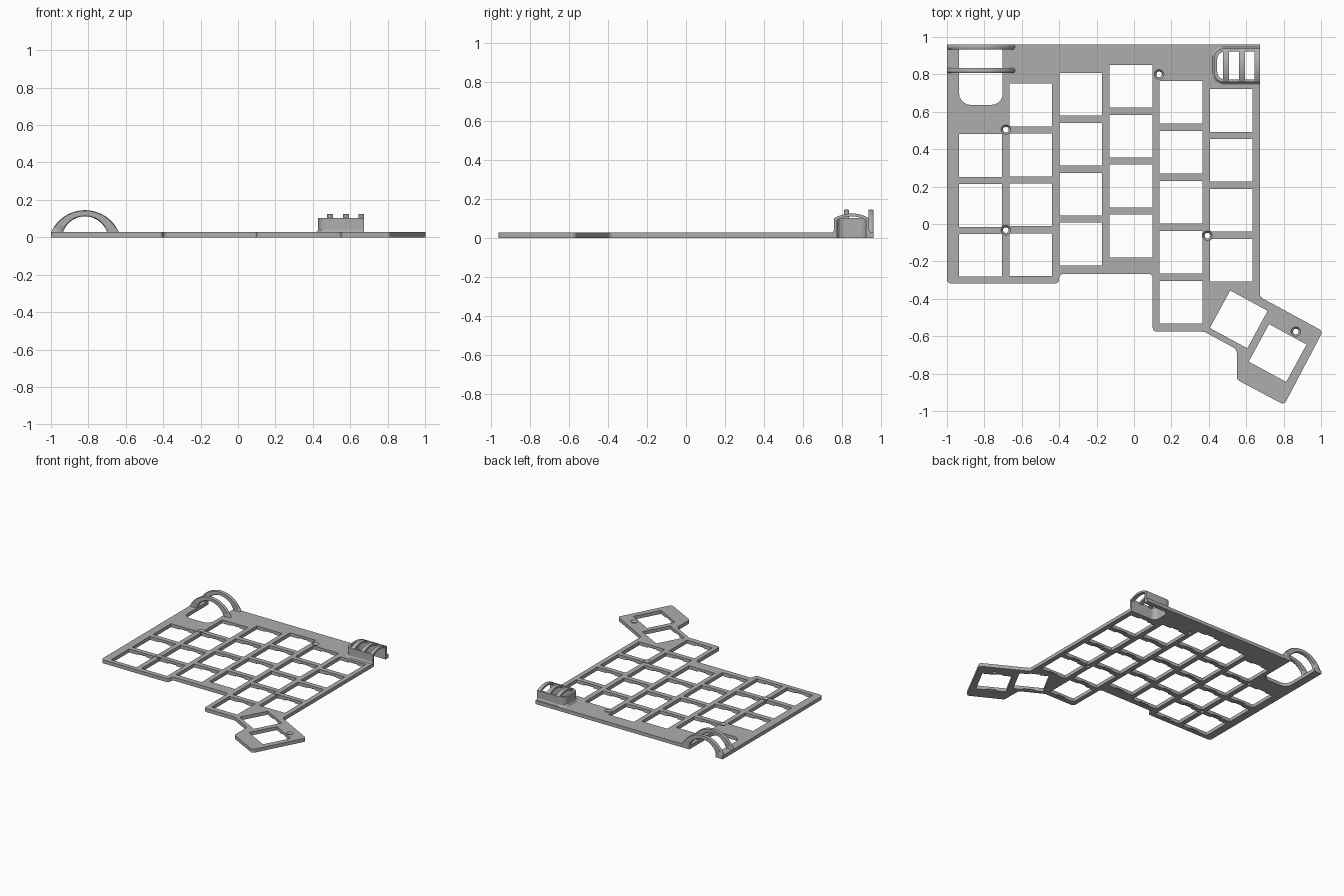
import bpy, bmesh, math
from mathutils import Vector, Matrix

if "Cube" in bpy.data.objects:
    bpy.data.objects.remove(bpy.data.objects["Cube"])

T = 0.028       # plate thickness
KEY = 0.228     # key opening size
PITCH = 0.267   # key spacing in a column

grey = bpy.data.materials.new("plain grey")
grey.use_nodes = True
grey.diffuse_color = (0.42, 0.42, 0.42, 1)
grey.node_tree.nodes["Principled BSDF"].inputs["Base Color"].default_value = grey.diffuse_color


def loft(bm, rings):
    """Closed solid through a stack of equal-length rings."""
    rows = [[bm.verts.new(p) for p in ring] for ring in rings]
    n = len(rows[0])
    bm.faces.new(rows[0][::-1])
    bm.faces.new(rows[-1])
    for a, b in zip(rows, rows[1:]):
        for i in range(n):
            j = (i + 1) % n
            bm.faces.new((a[i], a[j], b[j], b[i]))


def prism(bm, pts, z0, z1):
    loft(bm, [[(x, y, z) for x, y in pts] for z in (z0, z1)])


def finish(name, bm):
    bmesh.ops.recalc_face_normals(bm, faces=bm.faces)
    mesh = bpy.data.meshes.new(name)
    bm.to_mesh(mesh)
    bm.free()
    mesh.materials.append(grey)
    obj = bpy.data.objects.new(name, mesh)
    bpy.context.collection.objects.link(obj)
    return obj


def select(obj):
    bpy.ops.object.select_all(action="DESELECT")
    obj.select_set(True)
    bpy.context.view_layer.objects.active = obj


def combine(obj, bm, operation="DIFFERENCE"):
    """Apply a boolean with a temporary tool object."""
    tool = finish("helper", bm)
    tool.hide_render = True
    mod = obj.modifiers.new("cut", "BOOLEAN")
    mod.operation, mod.object, mod.solver = operation, tool, "EXACT"
    select(obj)
    bpy.ops.object.modifier_apply(modifier=mod.name)
    bpy.data.objects.remove(tool)


def rounded(corners, steps=5):
    """Outline with filleted corners, each given as x, y, radius."""
    out, n = [], len(corners)
    for i, (x, y, r) in enumerate(corners):
        p = Vector((x, y))
        if r == 0:
            out.append(p)
            continue
        a = (Vector(corners[i - 1][:2]) - p).normalized()
        b = (Vector(corners[(i + 1) % n][:2]) - p).normalized()
        half = a.angle(b) / 2
        centre = p + (a + b).normalized() * r / math.sin(half)
        va = p + a * r / math.tan(half) - centre
        vb = p + b * r / math.tan(half) - centre
        sweep = math.atan2(va.x * vb.y - va.y * vb.x, va.dot(vb))
        out += [centre + Matrix.Rotation(sweep * k / steps, 2) @ va for k in range(steps + 1)]
    return out


def rect(cx, cy, w, h, angle=0):
    rot = Matrix.Rotation(angle, 2)
    return [Vector((cx, cy)) + rot @ Vector((sx * w / 2, sy * h / 2))
            for sx, sy in ((-1, -1), (1, -1), (1, 1), (-1, 1))]


def circle(cx, cy, r, z, n=32):
    return [(cx + r * math.cos(math.tau * i / n), cy + r * math.sin(math.tau * i / n), z)
            for i in range(n)]


# Plate outline
r = 0.022
bm = bmesh.new()
prism(bm, rounded([
    (-1, 0.96, 0), (0.673, 0.96, 0), (0.673, -0.39, 0.03), (1.01, -0.573, r),
    (0.803, -0.967, r), (0.55, -0.832, r), (0.55, -0.67, 0.04), (0.375, -0.576, 0.04),
    (0.1, -0.576, r), (0.1, -0.267, r), (-0.4, -0.267, r), (-0.4, -0.318, r),
    (-1, -0.318, r)]), 0, T)
plate = finish("key_plate", bm)

# Key openings: column x, top key y, number of keys
columns = [(-0.821, 0.366, 3), (-0.552, 0.636, 4), (-0.284, 0.694, 4),
           (-0.016, 0.737, 4), (0.251, 0.65, 5), (0.52, 0.607, 4)]
tilt = math.radians(-28.5)
keys = [(x, y - PITCH * k, 0) for x, y, n in columns for k in range(n)]
keys += [(0.56, -0.51, tilt), (0.768, -0.69, tilt)]
holes, notches = bmesh.new(), bmesh.new()
for x, y, angle in keys:
    prism(holes, rect(x, y, KEY, KEY, angle), -0.1, 0.1)
    prism(notches, rect(x, y, 0.08, KEY + 0.022, angle), -0.1, 0.008)
combine(plate, holes)
combine(plate, notches)

# Screw bosses with countersunk holes
screws = [(-0.685, 0.505), (-0.685, -0.033), (0.134, 0.8), (0.393, -0.062), (0.865, -0.575)]
bosses, bores = bmesh.new(), bmesh.new()
for x, y in screws:
    loft(bosses, [circle(x, y, 0.03, 0), circle(x, y, 0.03, T)])
    loft(bores, [circle(x, y, 0.015, -0.1), circle(x, y, 0.015, 0.014),
                 circle(x, y, 0.027, T + 0.002)])
combine(plate, bosses, "UNION")
combine(plate, bores)

# Cable bay and holder bay, both open at the plate edge
bays = bmesh.new()
prism(bays, rounded([(-0.935, 1.1, 0), (-0.702, 1.1, 0), (-0.702, 0.637, 0.06),
                     (-0.935, 0.637, 0.06)]), -0.1, 0.1)
prism(bays, rounded([(0.8, 0.922, 0), (0.445, 0.922, 0.04), (0.445, 0.773, 0.04),
                     (0.8, 0.773, 0)]), -0.1, 0.1)
combine(plate, bays)


# Arches over the cable bay
def arc(half, z0, z1, n=24):
    """Circular arc of given half width from z0 up to z1."""
    sag = z1 - z0
    rad = (half * half + sag * sag) / (2 * sag)
    end = math.atan2(half, rad - sag)
    return [(rad * math.sin(end * (2 * i / n - 1)), z1 - rad + rad * math.cos(end * (2 * i / n - 1)))
            for i in range(n + 1)]


for name, y in (("rear_arch", 0.947), ("front_arch", 0.821)):
    bm = bmesh.new()
    outer, inner = arc(0.182, T - 0.002, 0.145), arc(0.118, T - 0.002, 0.112)
    rows = []
    for (xo, zo), (xi, zi) in zip(outer, inner):
        mid, radial = Vector(((xo + xi) / 2, (zo + zi) / 2)), Vector(((xo - xi) / 2, (zo - zi) / 2))
        ring = []
        for sr, sy in ((1, -.5), (1, .5), (.8, 1), (-.8, 1), (-1, .5), (-1, -.5), (-.8, -1), (.8, -1)):
            q = mid + radial * sr
            ring.append((-0.818 + q.x, y + 0.013 * sy, q.y))
        rows.append(ring)
    loft(bm, rows)
    arch = finish(name, bm)
    select(arch)
    bpy.ops.object.shade_smooth_by_angle(angle=math.radians(50))

# Holder: U-shaped wall with a flared foot
bm = bmesh.new()
rings = []
for grow, z in ((0.012, T - 0.002), (0.004, T + 0.004), (0, T + 0.012), (0, 0.102)):
    x0, y0, y1 = 0.428 - grow, 0.758 - grow, 0.938 + grow
    outside = rounded([(0.673, y0, 0), (x0, y0, 0.05), (x0, y1, 0.05), (0.673, y1, 0)])
    inside = rounded([(0.673, 0.922, 0), (0.445, 0.922, 0.04), (0.445, 0.773, 0.04), (0.673, 0.773, 0)])
    rings.append([(p.x, p.y, z) for p in outside + inside])
loft(bm, rings)
finish("holder_wall", bm)

# Arched straps across the holder
bm = bmesh.new()
for x0, x1 in ((0.475, 0.508), (0.562, 0.594), (0.645, 0.673)):
    top, low = arc(0.09, 0.1, 0.125, 12), arc(0.078, 0.088, 0.11, 12)
    profile = [(0.848 + y, z) for y, z in top + low[::-1]]
    loft(bm, [[(x, y, z) for y, z in profile] for x in (x0, x1)])
finish("holder_straps", bm)
